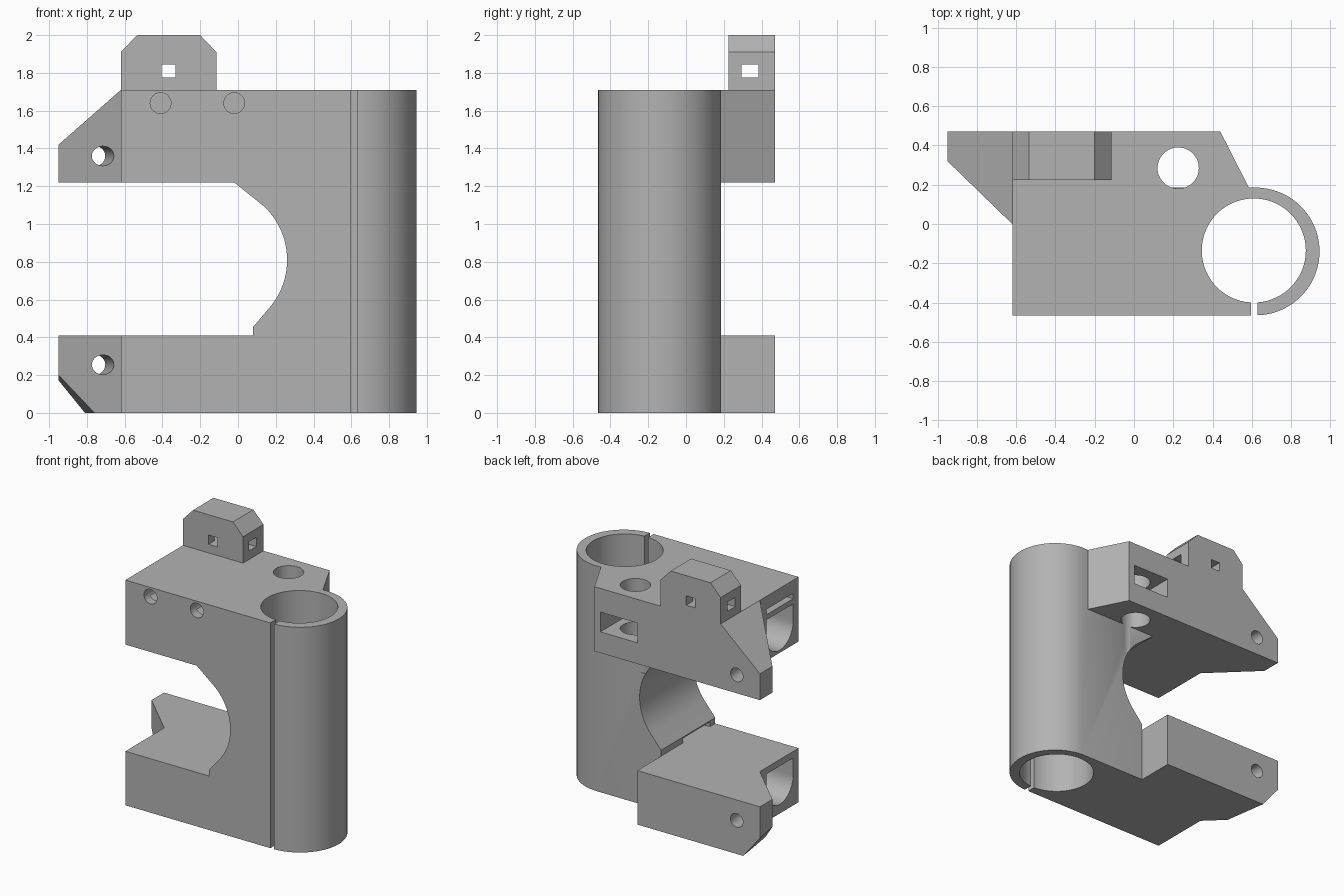
import bpy, bmesh, math
from mathutils import Vector, Matrix

cube = bpy.data.objects.get("Cube")
if cube:
    bpy.data.objects.remove(cube)

grey = bpy.data.materials.new("plain_grey")
grey.use_nodes = True
colour = (0.45, 0.45, 0.45, 1)
grey.diffuse_color = colour
grey.node_tree.nodes["Principled BSDF"].inputs["Base Color"].default_value = colour


def make(name, bm):
    bmesh.ops.recalc_face_normals(bm, faces=bm.faces)
    me = bpy.data.meshes.new(name)
    bm.to_mesh(me)
    bm.free()
    ob = bpy.data.objects.new(name, me)
    bpy.context.collection.objects.link(ob)
    me.materials.append(grey)
    return ob


def prism(name, pts, axis, lo, hi, cut=None):
    """Extrude a flat outline along an axis; the outline uses the other two axes in order."""
    bm = bmesh.new()

    def place(p, d):
        c = list(p)
        c.insert("xyz".index(axis), d)
        return bm.verts.new(c)
    face = bm.faces.new([place(p, lo) for p in pts])
    ext = bmesh.ops.extrude_face_region(bm, geom=[face])
    step = Vector([(hi - lo) * (a == axis) for a in "xyz"])
    moved = [g for g in ext["geom"] if isinstance(g, bmesh.types.BMVert)]
    bmesh.ops.translate(bm, verts=moved, vec=step)
    if cut:
        res = bmesh.ops.bisect_plane(bm, geom=bm.verts[:] + bm.edges[:] + bm.faces[:],
                                     plane_co=cut[0], plane_no=cut[1], clear_outer=True)
        edges = [g for g in res["geom_cut"] if isinstance(g, bmesh.types.BMEdge)]
        bmesh.ops.holes_fill(bm, edges=edges)
    return make(name, bm)


def arc(cx, cy, r, a0, a1, n):
    angles = [math.radians(a0 + (a1 - a0) * i / n) for i in range(n + 1)]
    return [(cx + r * math.cos(a), cy + r * math.sin(a)) for a in angles]


def circle(cx, cy, r, n=48):
    return arc(cx, cy, r, 0, 360, n)[:-1]


def rect(a0, a1, b0, b1):
    return [(a0, b0), (a1, b0), (a1, b1), (a0, b1)]


def combine(target, other, operation):
    mod = target.modifiers.new(operation, "BOOLEAN")
    mod.operation = operation
    mod.solver = "EXACT"
    mod.object = other
    bpy.context.view_layer.objects.active = target
    bpy.ops.object.modifier_apply(modifier=mod.name)
    bpy.data.objects.remove(other)


FRONT, WALL, BACK = -0.465, 0.185, 0.47
LOW, HIGH, TOP = 0.41, 1.22, 1.71
LEFT_END, FLAP_END = -0.62, -0.95
BORE = (0.61, -0.135)

# Main wall with the rounded bearing holder
wall_plan = [(LEFT_END, FRONT)] + arc(0.62, -0.14, 0.325, -90, 80, 36) + [(0.64, WALL), (LEFT_END, WALL)]
body = prism("carriage_bracket", wall_plan, "z", 0, TOP)

# Rear blocks above and below the opening
upper_plan = [(LEFT_END, 0), (0.585, 0), (0.585, WALL), (0.44, BACK), (LEFT_END, BACK)]
parts = [prism("upper_block", upper_plan, "z", HIGH, TOP),
         prism("lower_block", rect(LEFT_END, 0.08, 0, BACK), "z", 0, LOW)]

# Side flaps, trimmed by slanted planes
flap = [(LEFT_END + 0.05, 0), (LEFT_END, 0), (FLAP_END, 0.32), (FLAP_END, BACK), (LEFT_END + 0.05, BACK)]
parts.append(prism("lower_flap", flap, "z", 0, LOW,
                   cut=((FLAP_END, 0.32, 0.2), (-0.333, -0.05, -0.27))))
parts.append(prism("upper_flap", flap, "z", HIGH, TOP,
                   cut=((LEFT_END, 0, TOP), (-0.29, 0, 0.33))))

# Chamfered tab on top
tab = [(LEFT_END, 1.6), (-0.115, 1.6), (-0.115, 1.91), (-0.2, 2), (-0.535, 2), (LEFT_END, 1.91)]
parts.append(prism("top_tab", tab, "y", 0.225, BACK))

cuts = []
# Large opening with the rounded inner end
opening = [(-1.2, LOW), (0.08, LOW), (0.08, 0.455)] + arc(-0.13, 0.81, 0.39, -41, 47, 24) + [(-0.02, HIGH), (-1.2, HIGH)]
opening_cut = prism("opening_cut", opening, "y", -1, 1)

# Vertical bearing bore, its slot and the rod hole
cuts.append(prism("bore_cut", circle(*BORE, 0.265, 72), "z", -0.1, 2.1))
cuts.append(prism("slot_cut", rect(0.597, 0.629, -0.6, -0.3), "z", -0.1, 2.1))
cuts.append(prism("rod_cut", circle(0.225, 0.285, 0.105), "z", 1, 2.1))

# Nut pocket in the back
cuts.append(prism("pocket_cut", rect(0.08, 0.39, 1.38, 1.53), "y", 0.12, 0.6))

# Flat-topped sockets in the end, with strap slits above
for centre, roof in ((1.4, 1.53), (0.23, 0.36)):
    socket = [(-0.4, roof)] + arc(-0.24, centre, 0.16, 180, 360, 24) + [(-0.08, roof)]
    cuts.append(prism("socket_cut", socket, "x", -0.8, 0.27))
cuts.append(prism("slit_cut", rect(-0.4, -0.08, 1.57, 1.61), "x", -0.8, 0.27))
cuts.append(prism("low_slit_cut", rect(-0.4, -0.08, LOW, 0.445), "x", 0.0, 0.2))

# Front screw holes
for x in (-0.41, -0.02):
    cuts.append(prism("screw_cut", circle(x, 1.64, 0.055, 32), "y", -0.6, 0.1))

# Slightly tilted flap holes
for z in (1.36, 0.255):
    hole = prism("flap_hole_cut", circle(0, 0, 0.052, 32), "y", -0.3, 0.5)
    hole.data.transform(Matrix.Translation((-0.735, 0.28, z)) @ Matrix.Rotation(math.radians(6), 4, "Z"))
    cuts.append(hole)

# Square windows through the tab both ways
cuts.append(prism("window_cut", rect(-0.405, -0.33, 1.775, 1.845), "y", 0.1, 0.6))
cuts.append(prism("cross_window_cut", rect(0.295, 0.385, 1.775, 1.845), "x", -0.8, 0.1))

combine(body, opening_cut, "DIFFERENCE")
for part in parts:
    combine(body, part, "UNION")
for cutter in cuts:
    combine(body, cutter, "DIFFERENCE")

# Smooth curved faces while keeping edges sharp
bpy.ops.object.select_all(action="DESELECT")
body.select_set(True)
bpy.context.view_layer.objects.active = body
bpy.ops.object.shade_smooth_by_angle(angle=math.radians(25))
